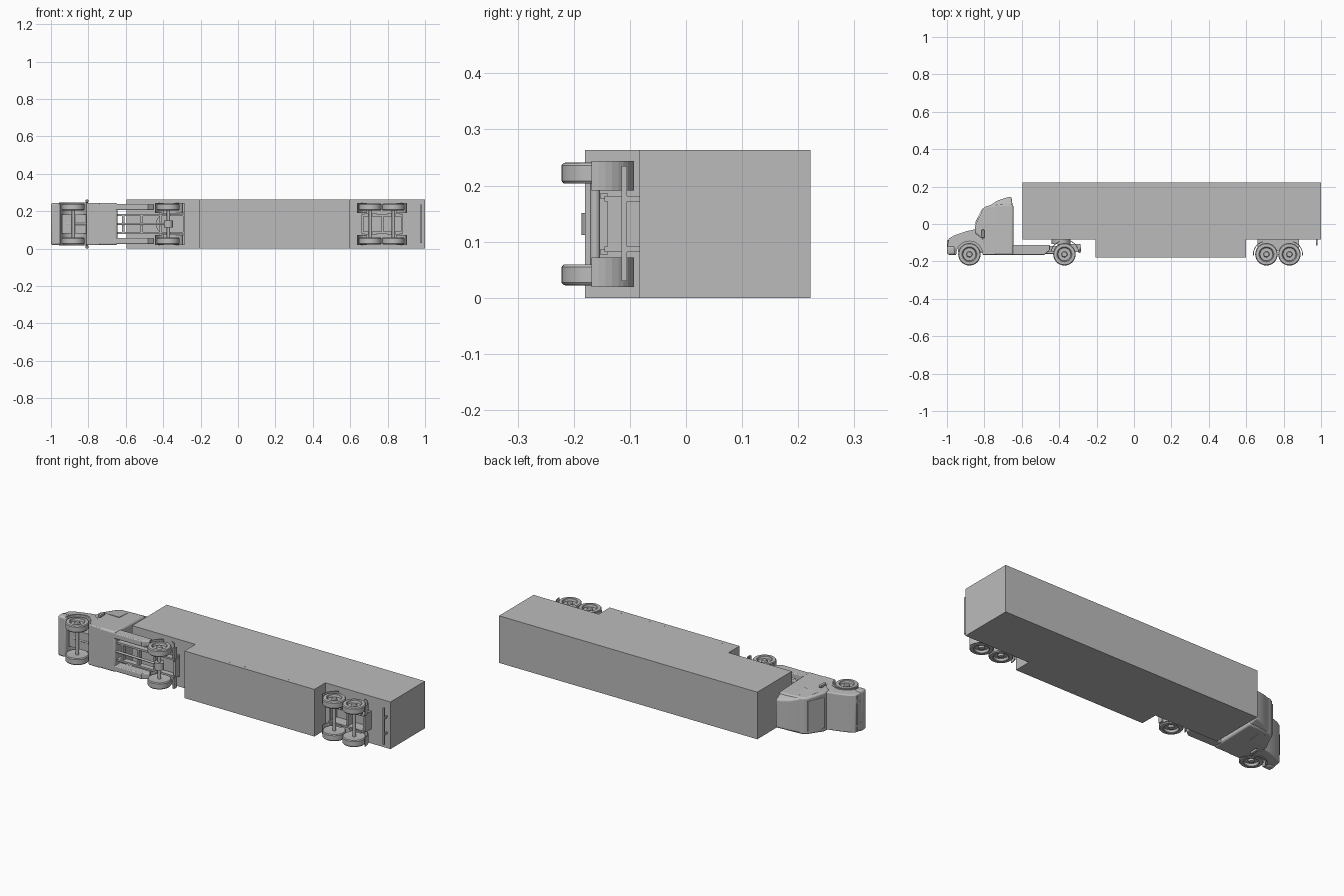
import bpy, bmesh, math
from mathutils import Matrix, Vector

if "Cube" in bpy.data.objects:
    bpy.data.objects.remove(bpy.data.objects["Cube"], do_unlink=True)

MID = 0.1315      # centre plane of the truck, which lies on its side (roof towards +y)
WHEEL_Y, WHEEL_R = -0.162, 0.06

grey = bpy.data.materials.new("plain grey")
grey.use_nodes = True
grey.diffuse_color = (0.5, 0.5, 0.5, 1)
grey.node_tree.nodes["Principled BSDF"].inputs["Base Color"].default_value = (0.5, 0.5, 0.5, 1)


def finish(name, bm, smooth=False, bevel=0):
    bmesh.ops.recalc_face_normals(bm, faces=bm.faces)
    mesh = bpy.data.meshes.new(name)
    bm.to_mesh(mesh)
    bm.free()
    obj = bpy.data.objects.new(name, mesh)
    bpy.context.collection.objects.link(obj)
    mesh.materials.append(grey)
    if bevel:
        mod = obj.modifiers.new("Rounded edges", "BEVEL")
        mod.width, mod.segments, mod.limit_method = bevel, 3, "ANGLE"
        mod.angle_limit = math.radians(40)
    if smooth:
        bpy.ops.object.select_all(action="DESELECT")
        obj.select_set(True)
        bpy.context.view_layer.objects.active = obj
        bpy.ops.object.shade_smooth_by_angle(angle=math.radians(35))
    return obj


def slab(name, points, z0, z1, taper=None, **opts):
    """Side profile extruded across the width; taper gives a width factor per point."""
    bm = bmesh.new()
    face = bm.faces.new([bm.verts.new((x, y, z0)) for x, y in points])
    moved = bmesh.ops.extrude_face_region(bm, geom=[face])["geom"]
    for v in moved:
        if isinstance(v, bmesh.types.BMVert):
            v.co.z = z1
    if taper:
        for v in bm.verts:
            v.co.z = MID + (v.co.z - MID) * taper(v.co.x, v.co.y)
    return finish(name, bm, **opts)


def box(name, x0, x1, y0, y1, z0, z1, **opts):
    return slab(name, [(x0, y0), (x1, y0), (x1, y1), (x0, y1)], z0, z1, **opts)


def both_sides(maker, name, *shape, inner, outer, **opts):
    """Same part on each side, given as distances from the centre plane."""
    maker(name + "_upper", *shape, MID + inner, MID + outer, **opts)
    maker(name + "_lower", *shape, MID - outer, MID - inner, **opts)


def arc(cx, cy, r, a0, a1, n):
    return [(cx + r * math.cos(math.radians(a0 + (a1 - a0) * i / n)),
             cy + r * math.sin(math.radians(a0 + (a1 - a0) * i / n))) for i in range(n + 1)]


def rod(name, a, b, r, sides=16):
    a, b = Vector(a), Vector(b)
    bm = bmesh.new()
    turn = (b - a).to_track_quat("Z", "Y").to_matrix().to_4x4()
    bmesh.ops.create_cone(bm, cap_ends=True, segments=sides, radius1=r, radius2=r,
                          depth=(b - a).length, matrix=Matrix.Translation((a + b) / 2) @ turn)
    finish(name, bm, smooth=True)


def wheel(name, x, side):
    # Turned section: (radius, distance from the centre plane)
    section = [(0, .074), (.04, .074), (.056, .072), (WHEEL_R, .077), (WHEEL_R, .104),
               (.056, .109), (.04, .11), (.037, .108), (.034, .096), (.016, .096),
               (.013, .106), (0, .106)]
    bm = bmesh.new()
    verts = [bm.verts.new((x + r, WHEEL_Y, MID + side * d)) for r, d in section]
    edges = [bm.edges.new(pair) for pair in zip(verts, verts[1:])]
    bmesh.ops.spin(bm, geom=verts + edges, cent=(x, WHEEL_Y, MID), axis=(0, 0, 1),
                   angle=math.tau, steps=36)
    bmesh.ops.remove_doubles(bm, verts=bm.verts, dist=0.0001)
    finish(name, bm, smooth=True)


# Trailer body with dropped middle
slab("trailer_body", [(-.596, -.083), (-.205, -.083), (-.205, -.18), (.598, -.18),
                      (.598, -.083), (1, -.083), (1, .222), (-.596, .222)], 0, .263)

# Flush marker plates in rows on both trailer sides
for i in range(8):
    for z, side in ((.263, "upper"), (0, "lower")):
        x = -.12 + i * .09
        box(f"marker_{side}_{i}", x, x + .006, -.16, -.156, z - .0005, z + .0005)

# Wheels and axles
for axle, x in (("steer", -.88), ("drive", -.372), ("trailer_front", .708), ("trailer_rear", .831)):
    for label, side in (("upper", 1), ("lower", -1)):
        wheel(f"{axle}_wheel_{label}", x, side)
    rod(f"{axle}_axle", (x, WHEEL_Y, MID - .08), (x, WHEEL_Y, MID + .08), .009)

# Trailer running gear
both_sides(box, "trailer_rail", .66, .88, -.145, -.083, inner=.04, outer=.05)
for x in (.66, .768, .872):
    box("trailer_cross_member", x, x + .01, -.14, -.083, MID - .05, MID + .05)
for x in (.708, .831):
    both_sides(box, "trailer_spring", x - .035, x + .035, -.152, -.14, inner=.045, outer=.055)
both_sides(slab, "trailer_front_mudguard",
           arc(.708, WHEEL_Y, .072, 105, 185, 8) + arc(.708, WHEEL_Y, .068, 185, 105, 8),
           inner=.06, outer=.112)
both_sides(slab, "trailer_rear_mudguard",
           arc(.831, WHEEL_Y, .072, 75, -5, 8) + arc(.831, WHEEL_Y, .068, -5, 75, 8),
           inner=.06, outer=.112)
box("rear_bumper_bar", .974, .982, -.115, -.105, .03, .235)
both_sides(box, "rear_bumper_post", .974, .982, -.106, -.083, inner=.04, outer=.05)

# Cab lower body and bonnet, with wheel arches
arch = arc(-.88, WHEEL_Y, .07, 178, 2, 14)
slab("bonnet", [(-.985, -.165)] + [(-.95, -.165)] + arch + [(-.81, -.165), (-.74, -.165),
     (-.74, -.03), (-.85, -.028), (-.9, -.04), (-.96, -.06), (-.992, -.08), (-.998, -.12)],
     MID - .113, MID + .113, taper=lambda x, y: 1 - max(0, -.82 - x) * .3 - max(0, y + .1) * .8,
     smooth=True, bevel=.006)
box("front_bumper", -1, -.955, -.165, -.118, MID - .113, MID + .113, smooth=True, bevel=.012)
both_sides(slab, "wheel_arch_trim", arc(-.88, WHEEL_Y, .079, 170, 10, 14)
           + arc(-.88, WHEEL_Y, .07, 10, 170, 14), inner=.09, outer=.114, smooth=True)
box("engine_block", -.94, -.7, -.15, -.09, MID - .05, MID + .05)
box("radiator_grille", -.999, -.985, -.125, -.085, MID - .06, MID + .06, bevel=.004)
both_sides(box, "headlamp", -.995, -.96, -.112, -.09, inner=.075, outer=.1, bevel=.004)

# Cab, sleeper and roof fairing
slab("cab", [(-.81, -.165), (-.645, -.165), (-.645, .105), (-.7, .105), (-.785, .097),
             (-.805, .085), (-.85, -.01), (-.85, -.05), (-.81, -.08)],
     MID - .113, MID + .113, taper=lambda x, y: 1 - max(0, y + .04) * .7, smooth=True, bevel=.01)
slab("roof_fairing", [(-.785, .09), (-.648, .09), (-.655, .146), (-.685, .14), (-.73, .125)],
     MID - .1, MID + .1, taper=lambda x, y: 1 - max(0, y - .09) * 4, smooth=True, bevel=.008)

# Window plates
slab("windscreen", [(-.85, -.002), (-.853, -.002), (-.812, .082), (-.809, .082)],
     MID - .085, MID + .085)
both_sides(slab, "door_window", [(-.825, .0), (-.735, .0), (-.735, .075), (-.795, .075)],
           inner=.1, outer=.11, taper=lambda x, y: 1 - max(0, y) * .75)

# Mirrors
both_sides(box, "mirror", -.815, -.8, -.075, -.03, inner=.116, outer=.13, bevel=.003)
both_sides(box, "mirror_arm", -.81, -.804, -.055, -.05, inner=.09, outer=.118)

# Tractor chassis
both_sides(box, "frame_rail", -.75, -.285, -.15, -.118, inner=.043, outer=.053)
both_sides(slab, "side_skirt", [(-.76, -.165), (-.48, -.165), (-.45, -.14), (-.45, -.112),
                                (-.76, -.112)], inner=.075, outer=.107, bevel=.005)
for x in (-.62, -.52, -.42, -.295):
    box("frame_cross_member", x, x + .012, -.148, -.12, MID - .05, MID + .05)
rod("drive_shaft", (-.92, -.145, MID), (-.372, -.155, MID), .006)
rod("differential", (-.372, WHEEL_Y, MID - .02), (-.372, WHEEL_Y, MID + .02), .024, 20)
box("coupling_base", -.41, -.285, -.12, -.106, MID - .06, MID + .06)
rod("coupling_plate", (-.39, -.106, MID), (-.39, -.083, MID), .05, 28)
both_sides(slab, "drive_mudguard_front",
           arc(-.372, WHEEL_Y, .075, 110, 165, 6) + arc(-.372, WHEEL_Y, .071, 165, 110, 6),
           inner=.06, outer=.112)
both_sides(slab, "drive_mudguard_rear",
           arc(-.372, WHEEL_Y, .08, 70, 5, 6) + arc(-.372, WHEEL_Y, .076, 5, 70, 6),
           inner=.06, outer=.112)
both_sides(box, "mudguard_bracket", -.292, -.286, -.155, -.13, inner=.04, outer=.112)
